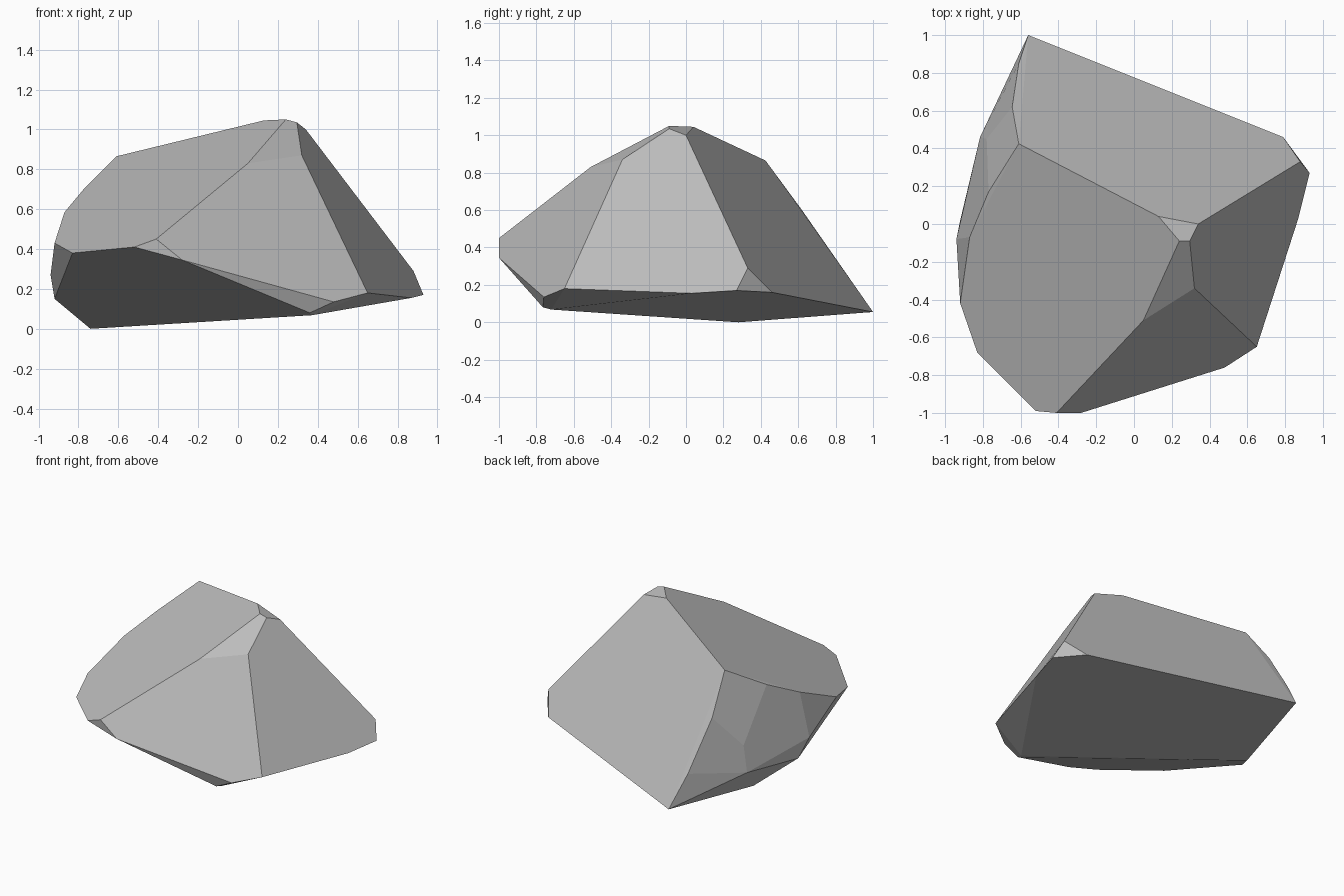
import bpy
import bmesh
import math

# Remove only the default cube
default_cube = bpy.data.objects.get("Cube")
if default_cube:
    bpy.data.objects.remove(default_cube, do_unlink=True)


def make_material(name, color):
    material = bpy.data.materials.new(name)
    material.use_nodes = True
    material.diffuse_color = color
    shader = next(n for n in material.node_tree.nodes if n.type == "BSDF_PRINCIPLED")
    shader.inputs["Base Color"].default_value = color
    shader.inputs["Roughness"].default_value = 0.9
    return material


def build_rock(name, corner_groups, material, flat_angle):
    """Wrap a faceted skin around the corners and merge nearly flat faces."""
    bm = bmesh.new()
    for corners in corner_groups:
        for corner in corners:
            bm.verts.new(corner)
    hull = bmesh.ops.convex_hull(bm, input=bm.verts[:], use_existing_faces=False)
    loose = {g for g in hull["geom_interior"] + hull["geom_unused"]
             if isinstance(g, bmesh.types.BMVert)}
    bmesh.ops.delete(bm, geom=list(loose), context="VERTS")
    bmesh.ops.dissolve_limit(bm, angle_limit=math.radians(flat_angle),
                             verts=bm.verts[:], edges=bm.edges[:])
    bmesh.ops.recalc_face_normals(bm, faces=bm.faces[:])

    mesh = bpy.data.meshes.new(name)
    bm.to_mesh(mesh)
    bm.free()
    mesh.materials.append(material)
    rock = bpy.data.objects.new(name, mesh)
    bpy.context.collection.objects.link(rock)
    return rock


# Small chipped peak and the shoulder in front of it
peak = [(0.13, 0.04, 1.045), (0.34, 0, 1), (0.295, -0.09, 1.035), (0.24, -0.09, 1.05)]
shoulder = [(0.32, -0.34, 0.87), (0.05, -0.51, 0.83)]

# Rounded ridge running from the front tip up to the high back corner
upper_ridge = [(-0.41, -1, 0.45), (-0.52, -0.99, 0.41), (-0.83, -0.68, 0.38),
               (-0.92, -0.42, 0.43), (-0.87, -0.07, 0.585), (-0.77, 0.17, 0.705),
               (-0.61, 0.425, 0.865)]

# Ridge falling from the high corner to the back tip
back_ridge = [(-0.625, 0.48, 0.785), (-0.645, 0.62, 0.6),
              (-0.61, 0.85, 0.27), (-0.56, 1, 0.055)]

# Bulging facets between the two ridges
bulge = [(-0.78, 0.45, 0.37), (-0.94, -0.08, 0.27),
         (-0.92, 0.02, 0.15), (-0.815, 0.46, 0.185)]

# Low corners along the undercut base
base = [(-0.74, 0.28, 0), (-0.28, -1, 0.345), (0.36, -0.765, 0.08),
        (0.37, -0.72, 0.068), (0.48, -0.76, 0.135), (0.65, -0.65, 0.18),
        (0.87, 0.03, 0.155), (0.93, 0.27, 0.17), (0.88, 0.33, 0.29),
        (0.79, 0.46, 0.16)]

stone = make_material("stone_grey", (0.5, 0.5, 0.5, 1))
build_rock("rock", [peak, shoulder, upper_ridge, back_ridge, bulge, base], stone, 4)
